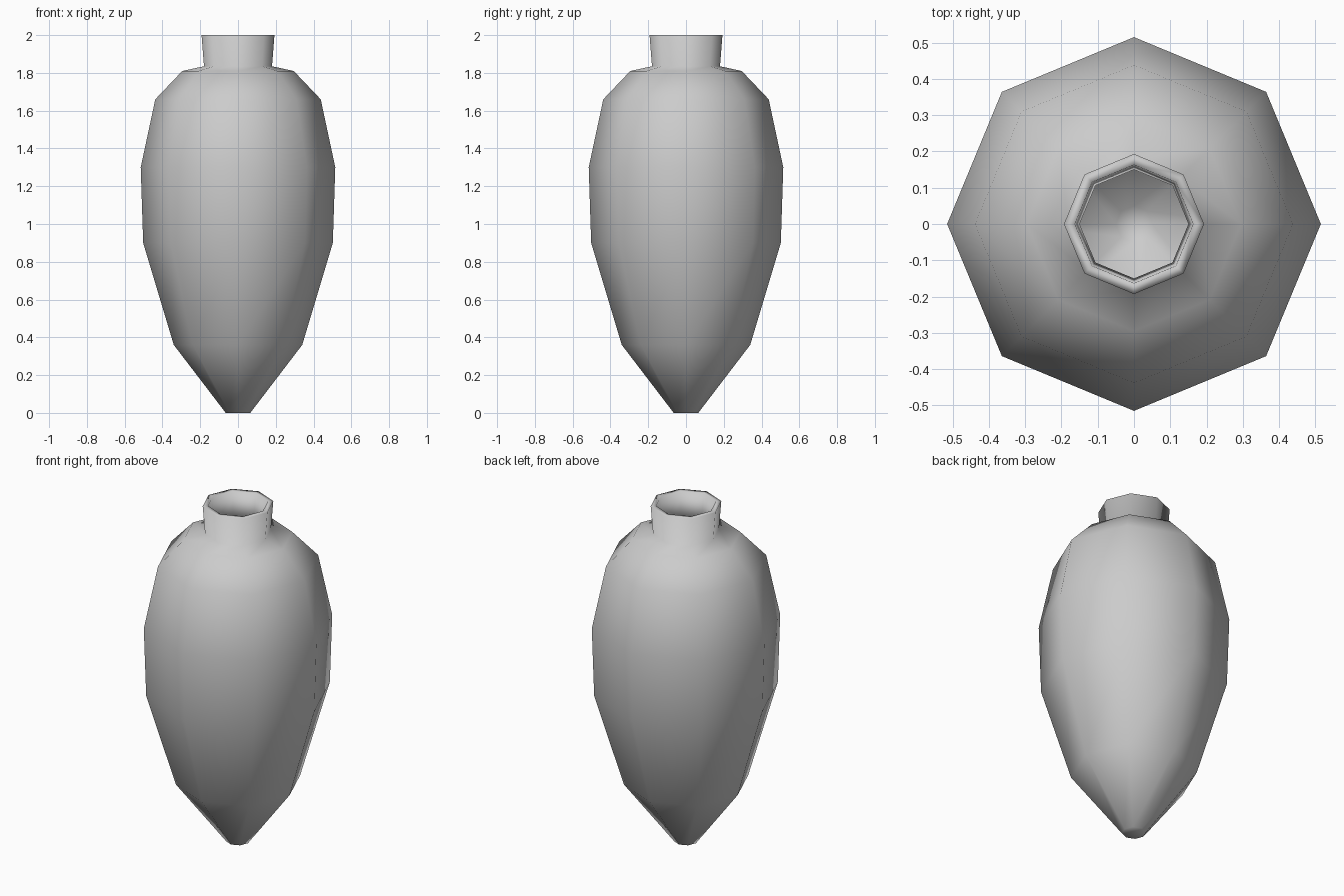
import bpy, bmesh, math

if "Cube" in bpy.data.objects:
    bpy.data.objects.remove(bpy.data.objects["Cube"])

SIDES = 8
# (radius, height) from the foot, up the outside, over the rim, down the inside
OUTER = [(0.065, 0.0), (0.34, 0.36), (0.502, 0.90), (0.515, 1.30), (0.438, 1.66),
         (0.295, 1.81), (0.18, 1.835), (0.193, 2.0)]
INNER = [(0.163, 2.0), (0.15, 1.82), (0.27, 1.775), (0.405, 1.64), (0.485, 1.29),
         (0.472, 0.91), (0.31, 0.375), (0.05, 0.04)]

clay = bpy.data.materials.new("grey clay")
clay.diffuse_color = (0.6, 0.6, 0.6, 1)
clay.use_nodes = True
clay.node_tree.nodes["Principled BSDF"].inputs["Base Color"].default_value = clay.diffuse_color


def lathe(name, profile, material):
    """Revolve a profile around z, closing both ends with fans."""
    bm = bmesh.new()
    rings = [[bm.verts.new((r * math.cos(math.tau * i / SIDES),
                            r * math.sin(math.tau * i / SIDES), z))
              for i in range(SIDES)] for r, z in profile]
    for low, high in zip(rings, rings[1:]):
        for i in range(SIDES):
            j = (i + 1) % SIDES
            bm.faces.new((low[i], low[j], high[j], high[i]))
    for ring, z in ((rings[0], profile[0][1]), (rings[-1], profile[-1][1])):
        centre = bm.verts.new((0, 0, z))
        for i in range(SIDES):
            bm.faces.new((ring[i], ring[(i + 1) % SIDES], centre))
    bmesh.ops.recalc_face_normals(bm, faces=bm.faces)
    for f in bm.faces:
        f.smooth = True
    mesh = bpy.data.meshes.new(name)
    bm.to_mesh(mesh)
    bm.free()
    mesh.materials.append(material)
    obj = bpy.data.objects.new(name, mesh)
    bpy.context.collection.objects.link(obj)
    return obj


# Hollow jar with pointed foot and short flared neck
lathe("jar", OUTER + INNER, clay)
